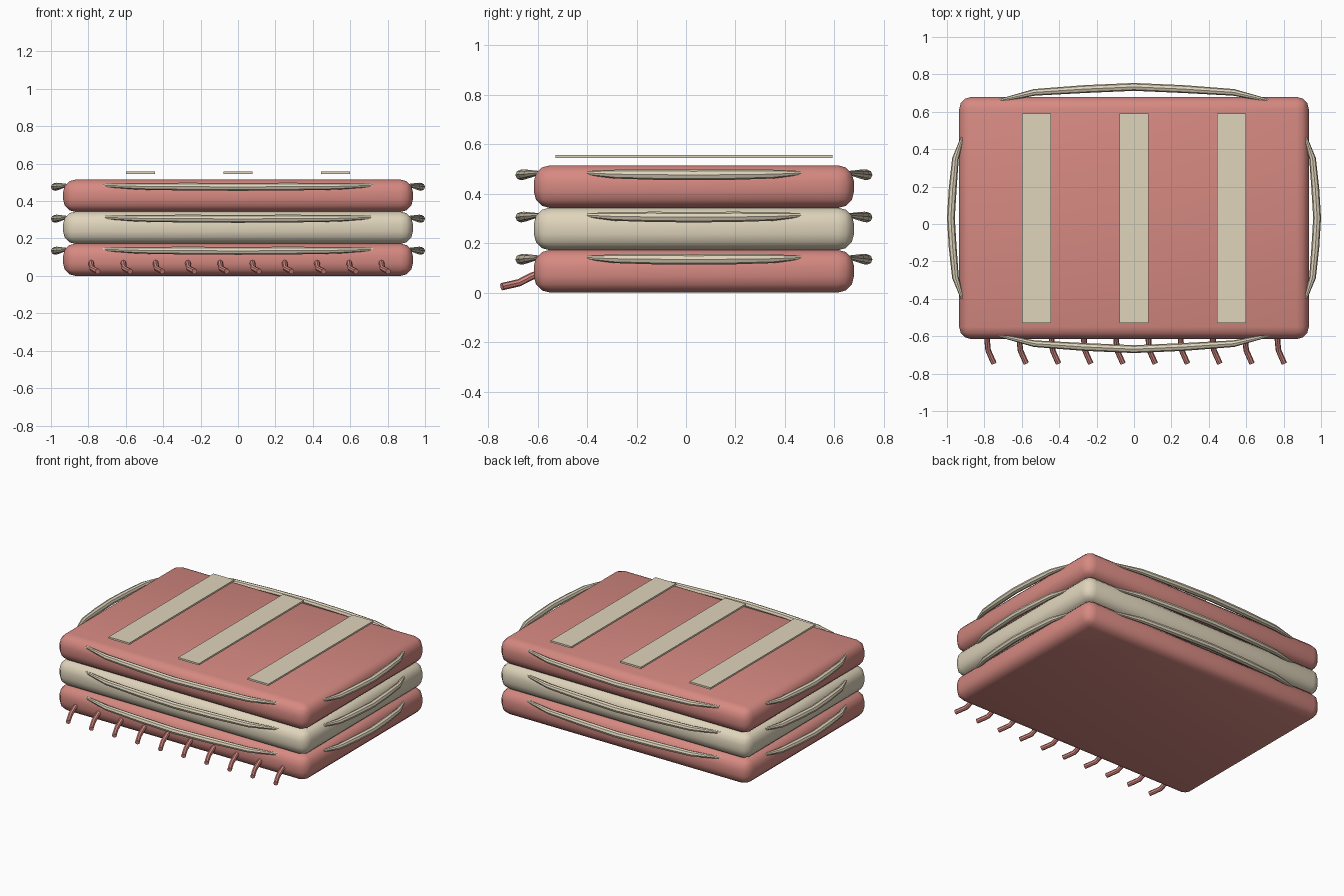
import bpy
from mathutils import Vector

if "Cube" in bpy.data.objects:
    bpy.data.objects.remove(bpy.data.objects["Cube"], do_unlink=True)


def material(name, color):
    m = bpy.data.materials.new(name)
    m.use_nodes = True
    m.diffuse_color = (*color, 1)
    m.node_tree.nodes["Principled BSDF"].inputs["Base Color"].default_value = (*color, 1)
    return m


rose = material("dusty rose", (0.67, 0.25, 0.22))
cream = material("cream", (0.74, 0.66, 0.50))

CENTRE_Y = 0.032
LAYER = 0.171


def activate(obj):
    bpy.ops.object.select_all(action="DESELECT")
    obj.select_set(True)
    bpy.context.view_layer.objects.active = obj


def box(name, size, location, mat, bevel=0):
    bpy.ops.mesh.primitive_cube_add(size=1, location=location)
    obj = bpy.context.object
    obj.name = name
    obj.scale = size
    bpy.ops.object.transform_apply(location=False, rotation=False, scale=True)
    obj.data.materials.append(mat)
    if bevel:
        mod = obj.modifiers.new("rounded edges", "BEVEL")
        mod.width = bevel
        mod.segments = 3
        bpy.ops.object.modifier_apply(modifier=mod.name)
        bpy.ops.object.shade_smooth_by_angle(angle=0.6)
    return obj


def tube(name, points, radii, depth, mat):
    """Round cord through the points, with a thickness factor at each."""
    curve = bpy.data.curves.new(name, "CURVE")
    curve.dimensions = "3D"
    curve.bevel_depth = depth
    curve.bevel_resolution = 2
    curve.use_fill_caps = True
    spline = curve.splines.new("POLY")
    spline.points.add(len(points) - 1)
    for p, co, r in zip(spline.points, points, radii):
        p.co = (*co, 1)
        p.radius = r
    obj = bpy.data.objects.new(name, curve)
    bpy.context.collection.objects.link(obj)
    curve.materials.append(mat)
    activate(obj)
    bpy.ops.object.convert(target="MESH")
    bpy.ops.object.shade_smooth_by_angle(angle=0.7)
    return bpy.context.object


# Bowed edge cord: (position along the half length, outward rise, thickness)
BOW = [(-1, 0, 0.4), (-0.74, 0.6, 0.85), (-0.37, 0.84, 1), (0, 1, 1),
       (0.37, 0.84, 1), (0.74, 0.6, 0.85), (1, 0, 0.4)]


def edge_cord(name, out, start, rise, half, z):
    out = Vector(out)
    along = Vector((-out.y, out.x, 0))
    middle = Vector((0, CENTRE_Y, z))
    points = [middle + along * t * half + out * (start + rise * b)
              + Vector((0, 0, 0.008 * (1 - b))) for t, b, _ in BOW]
    tube(name, points, [r for _, _, r in BOW], 0.021, cream)


# Three folded layers with a cord along every side
for i, (label, mat) in enumerate([("bottom", rose), ("middle", cream), ("top", rose)]):
    z = i * LAYER
    box(label + "_folded_layer", (1.87, 1.295, LAYER + 0.002),
        (0, CENTRE_Y, z + LAYER / 2 + 0.001), mat, bevel=0.066)
    for side, out, start, rise, half in [
            ("front", (0, -1, 0), 0.628, 0.073, 0.72),
            ("back", (0, 1, 0), 0.628, 0.073, 0.72),
            ("left", (1, 0, 0), 0.918, 0.061, 0.43),
            ("right", (-1, 0, 0), 0.918, 0.061, 0.43)]:
        edge_cord(f"{label}_{side}_cord", out, start, rise, half, z + 0.134)

# Stripes lying above the top layer
for label, x in [("right", -0.52), ("middle", 0), ("left", 0.52)]:
    box(label + "_stripe", (0.155, 1.12, 0.012), (x, CENTRE_Y, 0.551), cream)

# Row of fringe strands on the lower front edge
for i in range(10):
    x = -0.775 + i * 0.1725
    path = [(x - 0.01, -0.57, 0.085), (x - 0.01, -0.625, 0.066),
            (x - 0.005, -0.675, 0.04), (x + 0.008, -0.705, 0.033),
            (x + 0.026, -0.745, 0.024)]
    tube(f"fringe_strand_{i + 1}", path, [1] * len(path), 0.015, rose)
